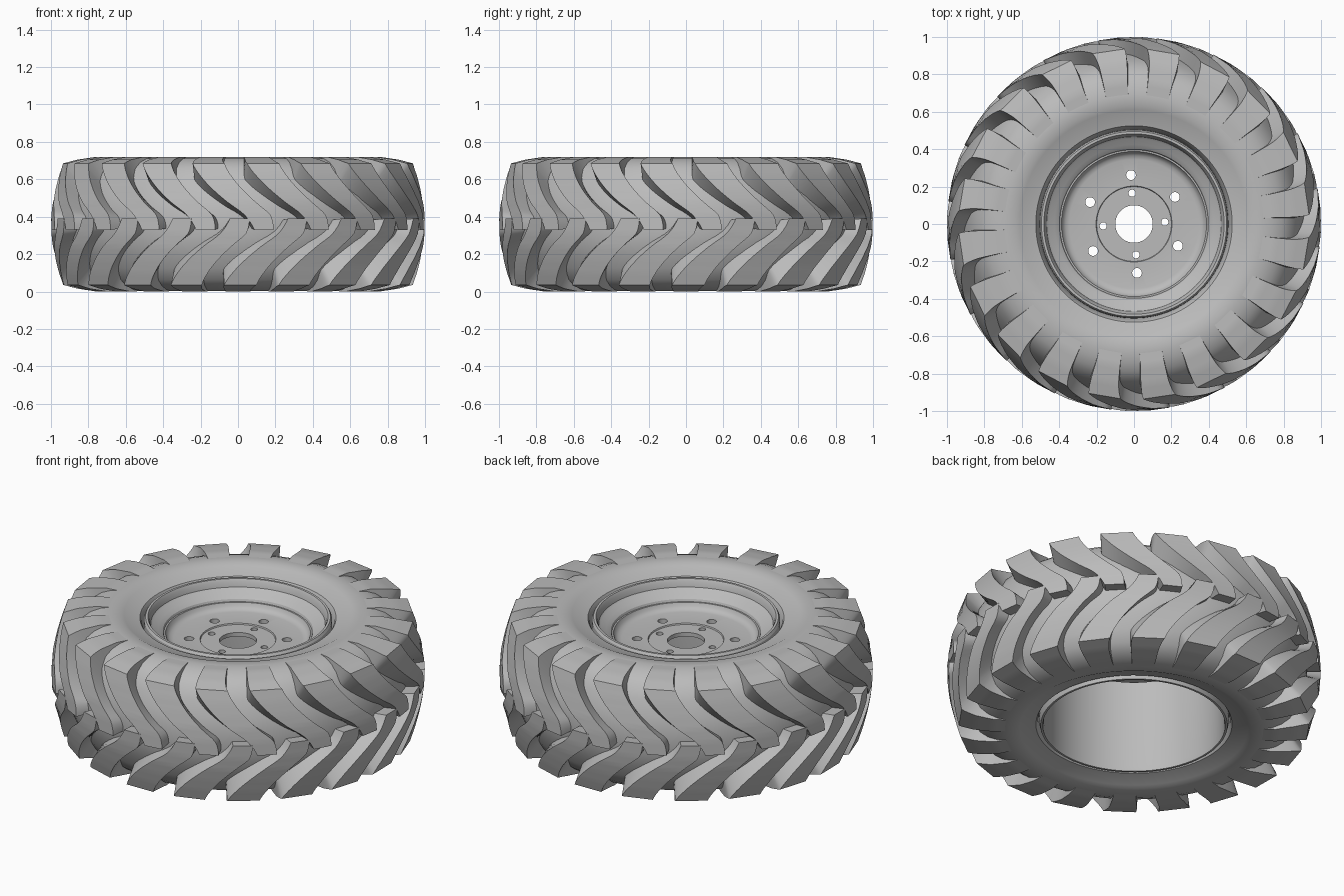
import bpy, bmesh
from math import sin, cos, radians

if "Cube" in bpy.data.objects:
    bpy.data.objects.remove(bpy.data.objects["Cube"])

MID = 0.36      # half height of the tyre
LUGS = 20       # lugs on each side
FINE = 4        # steps between lug stations

grey = bpy.data.materials.new("plain grey")
grey.use_nodes = True
grey.diffuse_color = (0.5, 0.5, 0.5, 1)
grey.node_tree.nodes["Principled BSDF"].inputs["Base Color"].default_value = (0.5, 0.5, 0.5, 1)


def polar(r, z, degrees):
    a = radians(degrees)
    return (r * cos(a), r * sin(a), z)


def smooth(obj, angle):
    bpy.ops.object.select_all(action='DESELECT')
    obj.select_set(True)
    bpy.context.view_layer.objects.active = obj
    bpy.ops.object.shade_smooth_by_angle(angle=radians(angle))


def finish(bm, name, angle=30):
    bmesh.ops.recalc_face_normals(bm, faces=bm.faces)
    mesh = bpy.data.meshes.new(name)
    bm.to_mesh(mesh)
    bm.free()
    mesh.materials.append(grey)
    obj = bpy.data.objects.new(name, mesh)
    bpy.context.collection.objects.link(obj)
    smooth(obj, angle)
    return obj


def skin(bm, sections, closed):
    """Join matching loops of vertices into a tube."""
    n = len(sections[0])
    for i in range(len(sections) - (0 if closed else 1)):
        a, b = sections[i], sections[(i + 1) % len(sections)]
        for j in range(n):
            k = (j + 1) % n
            bm.faces.new((a[j], a[k], b[k], b[j]))


def lathe(name, profile, steps=96):
    """Turn a closed (radius, height) profile around the z axis."""
    bm = bmesh.new()
    skin(bm, [[bm.verts.new(polar(r, z, 360 * i / steps)) for r, z in profile]
              for i in range(steps)], True)
    return finish(bm, name)


# Tyre carcass: upper half profile, mirrored about the middle
half = [(0.50, 0.60), (0.515, 0.665), (0.525, 0.682), (0.61, 0.706), (0.63, 0.716),
        (0.69, 0.718), (0.74, 0.710), (0.79, 0.690), (0.833, 0.657), (0.872, 0.595),
        (0.905, 0.51), (0.927, 0.43)]
lathe("tyre_carcass", half + [(r, 2 * MID - z) for r, z in reversed(half)])

# Tread lugs: stations of radius, height, turn and half width in degrees
stations = [(0.67, 0.717, 0, 5), (0.76, 0.72, 0, 4.9), (0.86, 0.705, 0, 5),
            (0.937, 0.685, 0.8, 5.3), (0.957, 0.62, 3.3, 5), (0.975, 0.55, 7, 4.7),
            (0.99, 0.48, 11.5, 4.4), (0.998, 0.41, 16.5, 4), (1.0, 0.33, 18.5, 3)]


def lug_path():
    """Straight steps in radius and height, a smooth curve in turn."""
    last = len(stations) - 1
    for i in range(last):
        p, q = stations[i], stations[i + 1]
        before, after = stations[max(i - 1, 0)][2], stations[min(i + 2, last)][2]
        for s in range(FINE):
            t = s / FINE
            r, z, a, w = (u + (v - u) * t for u, v in zip(p, q))
            pull, push = (q[2] - before) / 2, (after - p[2]) / 2
            slope = q[2] - p[2]
            a += t * (1 - t) * ((pull - slope) * (1 - t) - (push - slope) * t)
            yield r, z, a, w
    yield stations[last]


def lug(bm, turn, lower):
    sections = []
    for r, z, a, w in lug_path():
        a += turn
        br, bz = r + (0.68 - r) * 0.3, z + (MID - z) * 0.3
        section = [(br, bz, a - w - 0.6), (r, z, a - w), (r, z, a + w), (br, bz, a + w + 0.6)]
        sections.append([bm.verts.new(polar(p, 2 * MID - q if lower else q, t))
                         for p, q, t in section])
    skin(bm, sections, False)
    bm.faces.new(sections[0])
    bm.faces.new(sections[-1])


for name, lower, start in (("upper_lugs", False, 7.5), ("lower_lugs", True, 18)):
    bm = bmesh.new()
    for i in range(LUGS):
        lug(bm, start + 360 * i / LUGS, lower)
    finish(bm, name)

# Rim: flange and sloping well above, straight barrel below
lathe("rim", [(0.505, 0.60), (0.503, 0.675), (0.495, 0.688), (0.482, 0.688), (0.474, 0.675),
              (0.467, 0.645), (0.455, 0.635), (0.425, 0.622), (0.402, 0.605), (0.392, 0.58),
              (0.385, 0.55), (0.385, 0.53), (0.41, 0.56), (0.45, 0.59), (0.483, 0.60),
              (0.483, 0.06), (0.488, 0.03), (0.5, 0.03), (0.508, 0.06), (0.508, 0.30)])

# Wheel disc with a shallow hub step and rounded edge
disc = lathe("wheel_disc", [(0.1, 0.525), (0.1, 0.548), (0.2, 0.548), (0.203, 0.555),
                            (0.345, 0.555), (0.365, 0.56), (0.38, 0.573), (0.388, 0.592),
                            (0.4, 0.592), (0.4, 0.525)])

# Bolt holes cut through the disc
bm = bmesh.new()
for count, ring, size, start in ((6, 0.262, 0.026, 33.5), (4, 0.165, 0.019, 3.5)):
    for i in range(count):
        made = bmesh.ops.create_cone(bm, cap_ends=True, segments=20, radius1=size,
                                     radius2=size, depth=0.3)
        bmesh.ops.translate(bm, verts=made["verts"],
                            vec=polar(ring, 0.54, start + 360 * i / count))
cutter = finish(bm, "hole_cutter")
cutter.hide_render = True
cut = disc.modifiers.new("holes", 'BOOLEAN')
cut.object = cutter
cut.solver = 'EXACT'
bpy.context.view_layer.objects.active = disc
bpy.ops.object.modifier_apply(modifier=cut.name)
bpy.data.objects.remove(cutter)
smooth(disc, 30)
